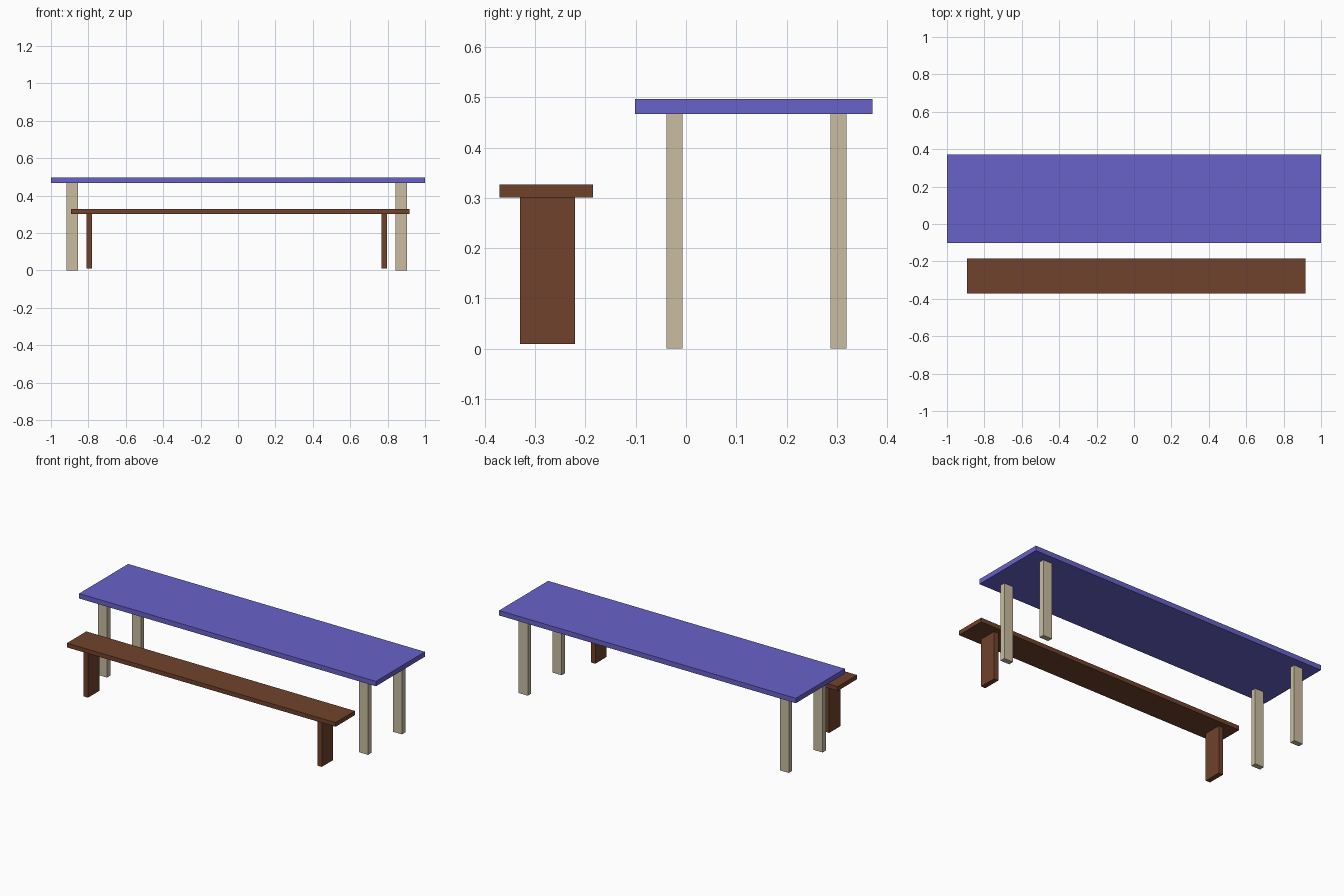
import bpy
import bmesh
from mathutils import Vector

if "Cube" in bpy.data.objects:
    bpy.data.objects.remove(bpy.data.objects["Cube"])


def material(name, rgb):
    # sRGB bytes to linear colour
    m = bpy.data.materials.new(name)
    m.diffuse_color = [(c / 255) ** 2.2 for c in rgb] + [1.0]
    m.use_nodes = True
    m.node_tree.nodes["Principled BSDF"].inputs["Base Color"].default_value = m.diffuse_color
    return m


def box(name, x, y, z, mat):
    # Box spanning the given (min, max) ranges
    lo, hi = Vector((x[0], y[0], z[0])), Vector((x[1], y[1], z[1]))
    bm = bmesh.new()
    bmesh.ops.create_cube(bm, size=1.0)
    bmesh.ops.scale(bm, vec=hi - lo, verts=bm.verts)
    mesh = bpy.data.meshes.new(name)
    bm.to_mesh(mesh)
    bm.free()
    mesh.materials.append(mat)
    obj = bpy.data.objects.new(name, mesh)
    obj.location = (lo + hi) / 2
    bpy.context.collection.objects.link(obj)
    return obj


blue = material("blue_paint", (104, 98, 200))
pale = material("pale_wood", (200, 188, 160))
brown = material("brown_wood", (112, 68, 48))

# Table
box("table_top", (-1, 1), (-0.101, 0.371), (0.467, 0.497), blue)
for side, x in (("left", (-0.916, -0.856)), ("right", (0.843, 0.904))):
    for end, y in (("front", (-0.039, -0.007)), ("back", (0.287, 0.319))):
        box(f"table_leg_{end}_{side}", x, y, (0, 0.467), pale)

# Bench
box("bench_seat", (-0.893, 0.917), (-0.371, -0.185), (0.301, 0.327), brown)
for side, x in (("left", (-0.81, -0.78)), ("right", (0.766, 0.796))):
    box(f"bench_leg_{side}", x, (-0.33, -0.221), (0.009, 0.301), brown)
